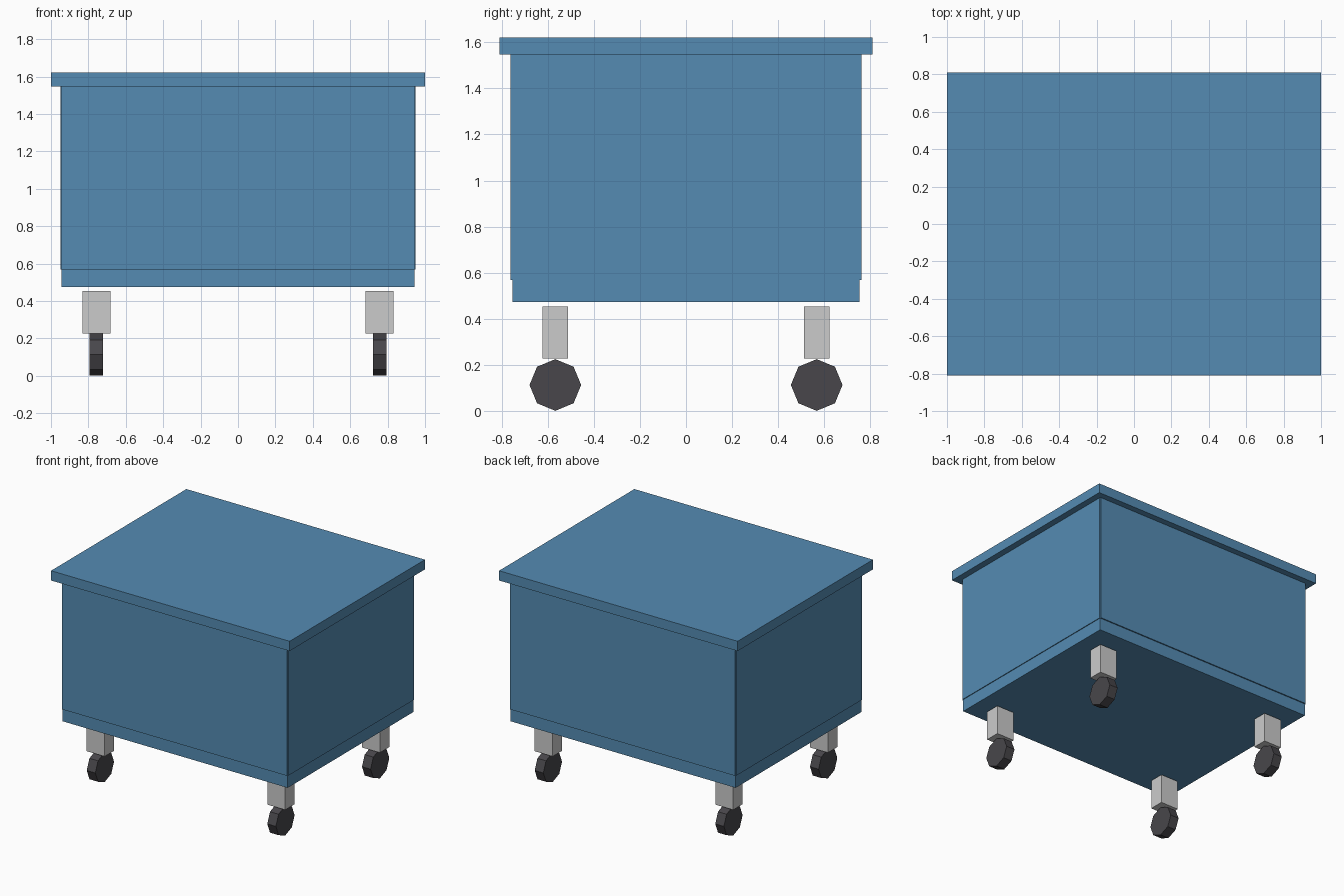
import bpy, bmesh
from mathutils import Matrix

if "Cube" in bpy.data.objects:
    bpy.data.objects.remove(bpy.data.objects["Cube"])


def material(name, color):
    m = bpy.data.materials.new(name)
    m.diffuse_color = (*color, 1)
    m.use_nodes = True
    m.node_tree.nodes["Principled BSDF"].inputs["Base Color"].default_value = m.diffuse_color
    return m


blue = material("blue_paint", (0.09, 0.26, 0.45))
dark = material("dark_rubber", (0.065, 0.062, 0.07))


def finish(name, bm, mat):
    bmesh.ops.recalc_face_normals(bm, faces=bm.faces)
    me = bpy.data.meshes.new(name)
    bm.to_mesh(me)
    bm.free()
    if mat:
        me.materials.append(mat)
    ob = bpy.data.objects.new(name, me)
    bpy.context.collection.objects.link(ob)
    return ob


def box(name, center, size, mat=None):
    bm = bmesh.new()
    bmesh.ops.create_cube(bm, size=1, matrix=Matrix.Translation(center) @ Matrix.Diagonal((*size, 1)))
    return finish(name, bm, mat)


def wheel(name, center, radius, width):
    bm = bmesh.new()
    bmesh.ops.create_cone(bm, cap_ends=True, segments=8, radius1=radius, radius2=radius, depth=width,
                          matrix=Matrix.Translation(center) @ Matrix.Rotation(1.5707963, 4, 'Y'))
    return finish(name, bm, dark)


# Base slab and overhanging lid
bx, by = 0.944, 0.753
box("base", (0, 0, 0.521), (2 * bx, 2 * by, 0.095), blue)
box("lid", (0, 0, 1.584), (2, 1.62, 0.074), blue)

# Four wall panels, slightly proud of the base and leaving notched corners
z0, z1, t = 0.568, 1.547, 0.04
zc, h = (z0 + z1) / 2, z1 - z0
for s, fb, lr in ((-1, "front", "left"), (1, "back", "right")):
    box(fb + "_panel", (0, s * (0.762 - t / 2), zc), (2 * bx, t, h), blue)
    box(lr + "_panel", (s * (0.95 - t / 2), 0, zc), (t, 2 * by, h), blue)

# Casters: bracket with an octagonal wheel below each corner
for sy, fb in ((-1, "front"), (1, "back")):
    for sx, lr in ((-1, "left"), (1, "right")):
        x, y = sx * 0.757, sy * 0.567
        box(f"{fb}_{lr}_caster_bracket", (x, y, 0.34), (0.15, 0.112, 0.226))
        wheel(f"{fb}_{lr}_caster_wheel", (x, y, 0.113), 0.112, 0.072)
